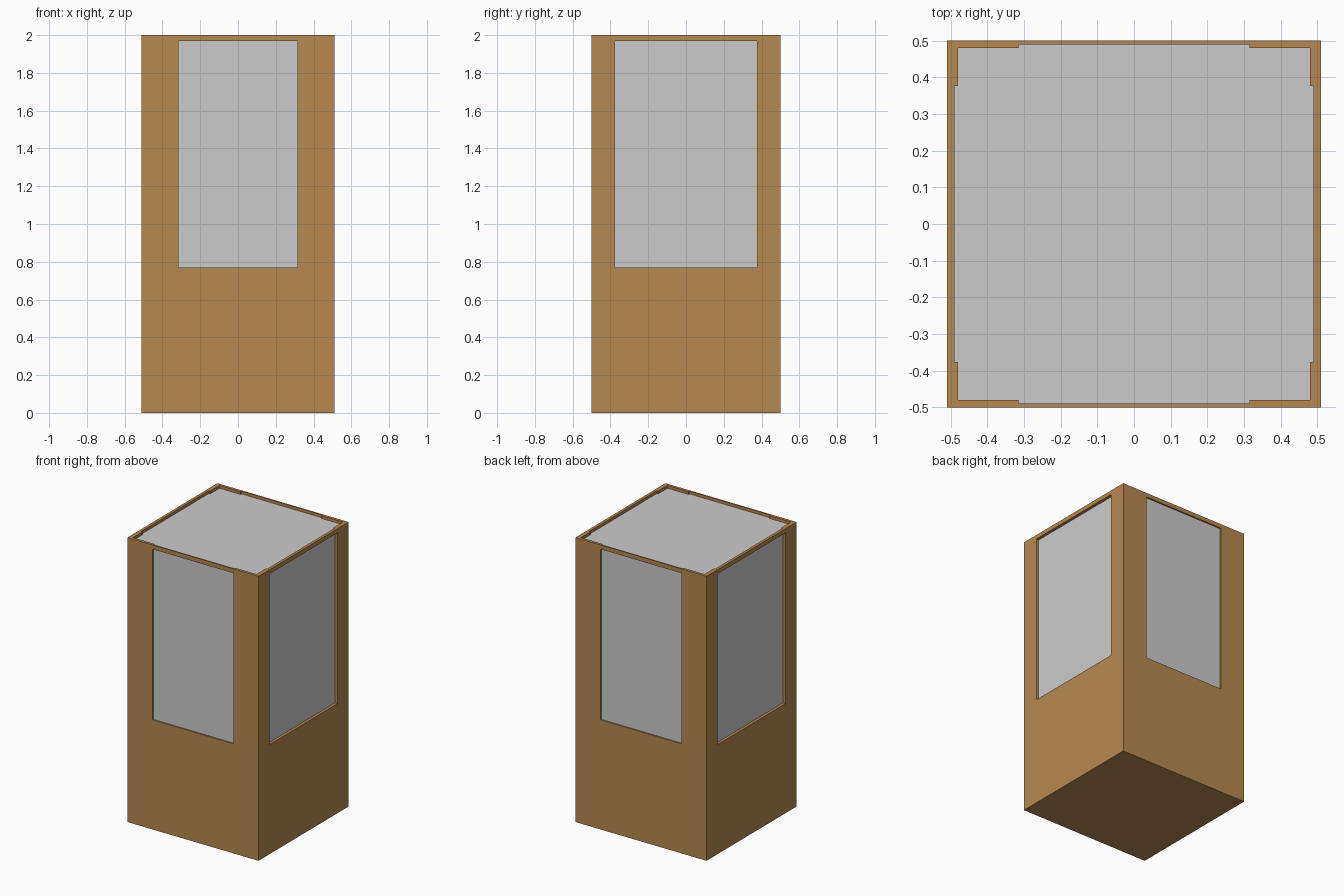
import bpy

if "Cube" in bpy.data.objects:
    bpy.data.objects.remove(bpy.data.objects["Cube"])

brown = bpy.data.materials.new("brown_wood")
brown.diffuse_color = (0.46, 0.25, 0.08, 1)
brown.use_nodes = True
brown.node_tree.nodes["Principled BSDF"].inputs["Base Color"].default_value = brown.diffuse_color


def box(name, x, y, z0, z1):
    """Box centred on the z axis, given half sizes x, y and a height range."""
    bpy.ops.mesh.primitive_cube_add(size=2, location=(0, 0, (z0 + z1) / 2))
    ob = bpy.context.object
    ob.name = name
    ob.scale = (x, y, (z1 - z0) / 2)
    bpy.ops.object.transform_apply(location=True, rotation=False, scale=True)
    return ob


def cut(target, cutter):
    cutter.hide_render = True
    mod = target.modifiers.new("cut", 'BOOLEAN')
    mod.operation = 'DIFFERENCE'
    mod.solver = 'EXACT'
    mod.object = cutter
    bpy.context.view_layer.objects.active = target
    bpy.ops.object.modifier_apply(modifier=mod.name)
    bpy.data.objects.remove(cutter, do_unlink=True)


# Wooden case: open top, thick corner posts, thin rails over the windows
case = box("wooden_case", 0.51, 0.5, 0, 2)
case.data.materials.append(brown)
cut(case, box("cavity", 0.48, 0.48, 0.74, 2.2))
cut(case, box("front_back_windows", 0.315, 0.8, 0.77, 1.97))
cut(case, box("side_windows", 0.8, 0.376, 0.77, 1.97))
cut(case, box("front_back_rail_thinning", 0.315, 0.49, 0.77, 2.2))
cut(case, box("side_rail_thinning", 0.49, 0.376, 0.77, 2.2))

# Grey core: shows as recessed panes in the windows and as the sunken top
core = box("pane_core", 0.48, 0.48, 0.74, 1.98)
for name, x, y in (("front_back_panes", 0.315, 0.49), ("side_panes", 0.49, 0.376)):
    pane = box(name, x, y, 0.77, 1.98)
    mod = core.modifiers.new("join", 'BOOLEAN')
    mod.operation = 'UNION'
    mod.solver = 'EXACT'
    mod.object = pane
    bpy.context.view_layer.objects.active = core
    bpy.ops.object.modifier_apply(modifier=mod.name)
    bpy.data.objects.remove(pane, do_unlink=True)
